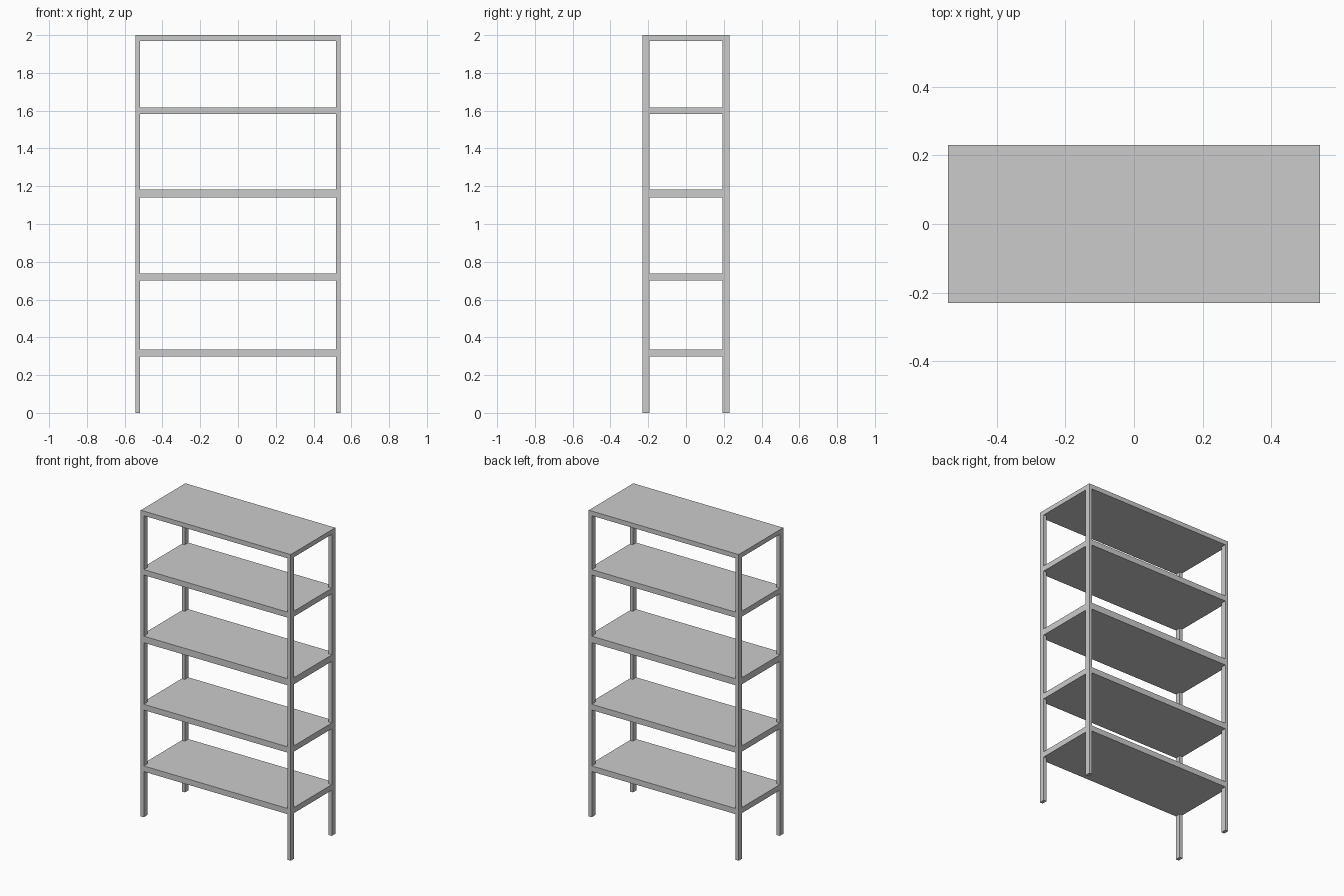
import bpy, bmesh

if "Cube" in bpy.data.objects:
    bpy.data.objects.remove(bpy.data.objects["Cube"])

HX, HY = 0.542, 0.23      # half footprint
PX, PY = 0.022, 0.036     # post section
TOP_Z = 1.97              # underside of top board


def prism(name, outline, z0, z1):
    """Extrude a flat outline from z0 up to z1."""
    bm = bmesh.new()
    face = bm.faces.new([bm.verts.new((x, y, z0)) for x, y in outline])
    ext = bmesh.ops.extrude_face_region(bm, geom=[face])
    tops = [v for v in ext["geom"] if isinstance(v, bmesh.types.BMVert)]
    bmesh.ops.translate(bm, vec=(0, 0, z1 - z0), verts=tops)
    bmesh.ops.recalc_face_normals(bm, faces=bm.faces)
    mesh = bpy.data.meshes.new(name)
    bm.to_mesh(mesh)
    bm.free()
    obj = bpy.data.objects.new(name, mesh)
    bpy.context.collection.objects.link(obj)
    return obj


def rect(x0, x1, y0, y1):
    return [(x0, y0), (x1, y0), (x1, y1), (x0, y1)]


# Four corner posts: one post mirrored in x and y
posts = prism("corner_posts", rect(HX - PX, HX, HY - PY, HY), 0, TOP_Z)
mirror = posts.modifiers.new("mirror", 'MIRROR')
mirror.use_axis = (True, True, False)

# Shelves with corners notched around the posts, faces flush with them
ix, iy = HX - PX, HY - PY
notched = [(-ix, -HY), (ix, -HY), (ix, -iy), (HX, -iy),
           (HX, iy), (ix, iy), (ix, HY), (-ix, HY),
           (-ix, iy), (-HX, iy), (-HX, -iy), (-ix, -iy)]
levels = [(0.298, 0.335), (0.70, 0.738), (1.14, 1.183), (1.582, 1.618)]
for i, (z0, z1) in enumerate(levels, 1):
    prism(f"shelf_{i}", notched, z0, z1)

# Top board covering the posts
prism("top_shelf", rect(-HX, HX, -HY, HY), TOP_Z, 2.0)
